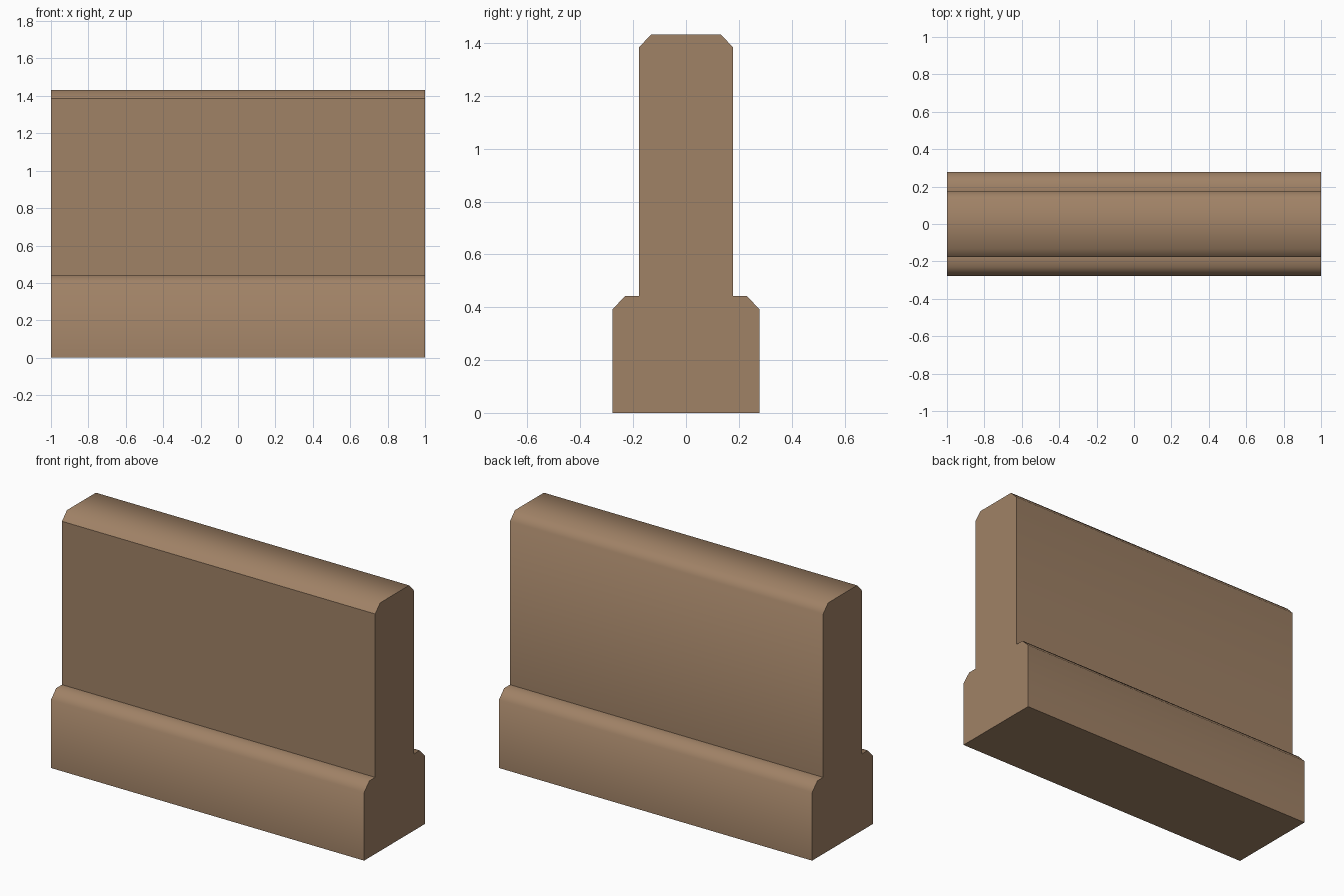
import bpy, bmesh

if "Cube" in bpy.data.objects:
    bpy.data.objects.remove(bpy.data.objects["Cube"])

stone = bpy.data.materials.new("warm_brown_stone")
stone.diffuse_color = (0.352, 0.223, 0.133, 1)
stone.use_nodes = True
stone.node_tree.nodes["Principled BSDF"].inputs["Base Color"].default_value = stone.diffuse_color

# Half cross-section (y, z), mirrored to make the full stepped, chamfered profile
half = [(0.278, 0), (0.278, 0.393), (0.23, 0.442), (0.177, 0.442),
        (0.177, 1.385), (0.132, 1.432)]
profile = half + [(-y, z) for y, z in reversed(half)]

# Extrude the profile along the wall's length
bm = bmesh.new()
end = bm.faces.new([bm.verts.new((-1, y, z)) for y, z in profile])
ext = bmesh.ops.extrude_face_region(bm, geom=[end], use_keep_orig=True)
bmesh.ops.translate(bm, vec=(2, 0, 0),
                    verts=[g for g in ext["geom"] if isinstance(g, bmesh.types.BMVert)])
bmesh.ops.recalc_face_normals(bm, faces=bm.faces)

mesh = bpy.data.meshes.new("barrier_wall")
bm.to_mesh(mesh)
bm.free()
mesh.materials.append(stone)
wall = bpy.data.objects.new("barrier_wall", mesh)
bpy.context.collection.objects.link(wall)

# Soft chamfers with crisp corners
bpy.context.view_layer.objects.active = wall
wall.select_set(True)
bpy.ops.object.shade_smooth_by_angle(angle=0.87)

# The front wall panel stays flat: crisp edge under its top chamfer
for e in mesh.edges:
    if all(abs(mesh.vertices[v].co.y + 0.177) < 0.001 and
           abs(mesh.vertices[v].co.z - 1.385) < 0.001 for v in e.vertices):
        e.use_edge_sharp = True
